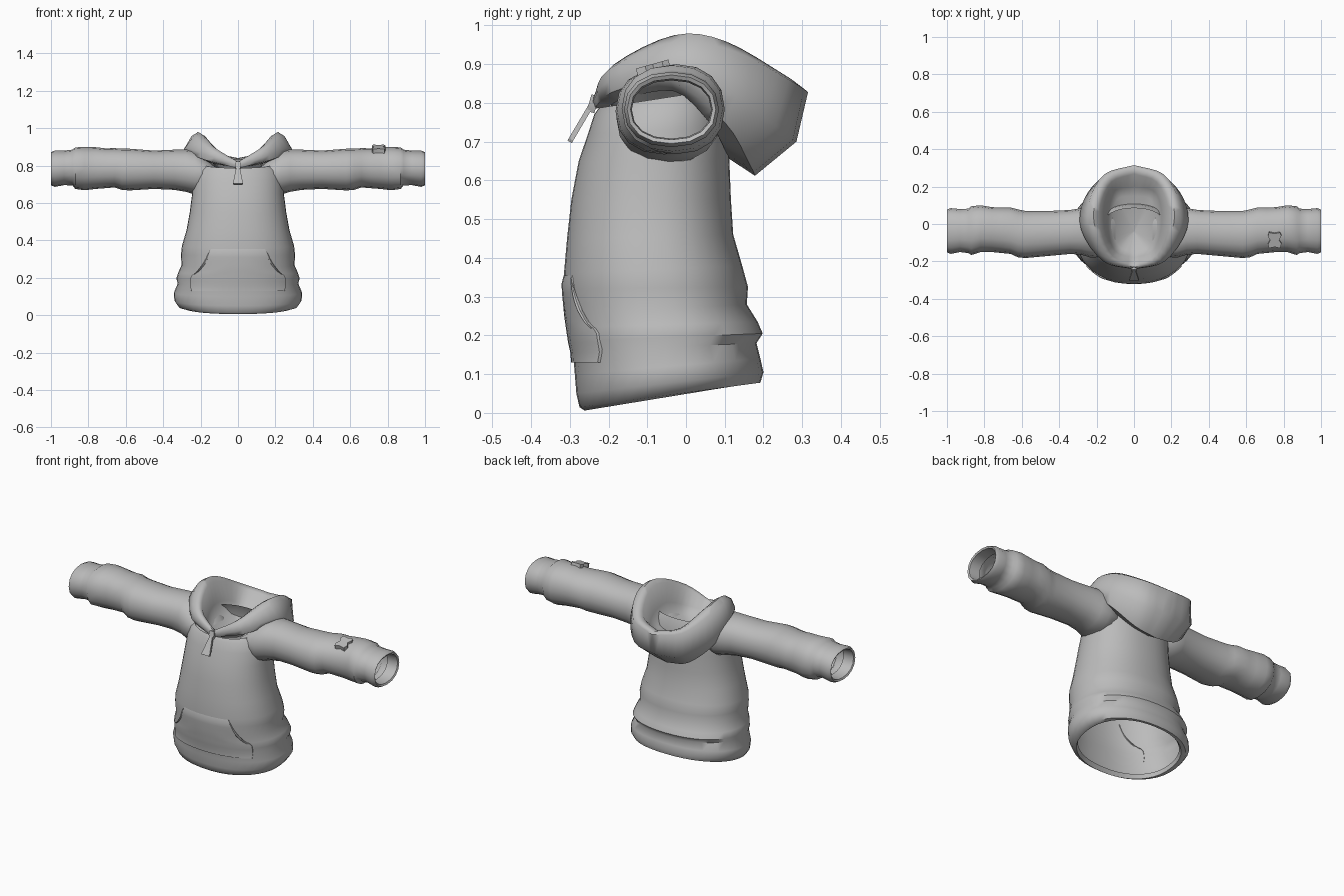
import bpy, bmesh, math
from mathutils import Vector
from mathutils.bvhtree import BVHTree

if "Cube" in bpy.data.objects:
    bpy.data.objects.remove(bpy.data.objects["Cube"])

grey = bpy.data.materials.new("grey_cloth")
grey.diffuse_color = (0.5, 0.5, 0.5, 1)
grey.use_nodes = True
grey.node_tree.nodes["Principled BSDF"].inputs["Base Color"].default_value = grey.diffuse_color


def make(name, verts, faces, angle=50):
    me = bpy.data.meshes.new(name)
    me.from_pydata([tuple(v) for v in verts], [], faces)
    bm = bmesh.new()
    bm.from_mesh(me)
    bmesh.ops.recalc_face_normals(bm, faces=bm.faces)
    bm.to_mesh(me)
    bm.free()
    ob = bpy.data.objects.new(name, me)
    bpy.context.collection.objects.link(ob)
    me.materials.append(grey)
    bpy.ops.object.select_all(action='DESELECT')
    ob.select_set(True)
    bpy.context.view_layer.objects.active = ob
    bpy.ops.object.shade_smooth_by_angle(angle=math.radians(angle))
    return ob


def loft(name, rings, closed=True, angle=50):
    n = len(rings[0])
    faces = []
    for r in range(len(rings) - 1):
        for i in range(n if closed else n - 1):
            j = (i + 1) % n
            faces.append((r * n + i, r * n + j, (r + 1) * n + j, (r + 1) * n + i))
    return make(name, [v for ring in rings for v in ring], faces, angle)


def spline(pts, steps):
    """Smooth open curve through the points."""
    p = [Vector(q) for q in pts]
    p = [2 * p[0] - p[1]] + p + [2 * p[-1] - p[-2]]
    out = []
    for i in range(1, len(p) - 2):
        a, b, c, d = p[i - 1:i + 3]
        for s in range(steps):
            t = s / steps
            out.append(0.5 * (2 * b + (c - a) * t + (2 * a - 5 * b + 4 * c - d) * t * t
                              + (3 * b - a - 3 * c + d) * t ** 3))
    return out + [p[-2]]


def power(v, e):
    return math.copysign(abs(v) ** e, v)


# Torso: half width, front y, front z, back y, back z
torso = [
    (.285, -.25, .03, .16, .10), (.29, -.262, .006, .178, .078), (.318, -.275, .015, .192, .078),
    (.34, -.283, .05, .20, .105), (.343, -.287, .10, .192, .14), (.322, -.292, .16, .182, .18),
    (.33, -.298, .185, .198, .205), (.32, -.303, .22, .185, .235), (.302, -.308, .255, .157, .28),
    (.305, -.314, .32, .16, .325), (.30, -.315, .36, .145, .38), (.275, -.307, .45, .122, .46),
    (.258, -.296, .55, .116, .55), (.245, -.277, .65, .112, .65), (.24, -.253, .72, .11, .74),
    (.225, -.237, .77, .10, .80), (.20, -.225, .787, .085, .835)]
N = 40
rings = []
for w, yf, zf, yb, zb in torso:
    ring = []
    for i in range(N):
        a = 2 * math.pi * i / N
        c, s = power(math.cos(a), .9), power(math.sin(a), .9)
        t = (s + 1) / 2
        ring.append((w * c, yf + (yb - yf) * t, zf + (zb - zf) * t))
    rings.append(ring)
body = loft("torso", rings)
tree = BVHTree.FromPolygons([v.co for v in body.data.vertices],
                            [tuple(p.vertices) for p in body.data.polygons])

# Sleeves: x, bottom z, top z, front y, back y; the last rows fold into the cuff
sleeve = [
    (.10, .72, .77, -.14, .04), (.17, .665, .84, -.175, .075), (.23, .645, .88, -.18, .09),
    (.28, .66, .886, -.165, .085), (.34, .67, .885, -.16, .075), (.45, .675, .88, -.17, .07),
    (.58, .667, .89, -.182, .07), (.62, .67, .89, -.178, .078), (.66, .683, .893, -.16, .088),
    (.71, .679, .892, -.155, .088), (.76, .675, .898, -.15, .09), (.82, .668, .90, -.15, .10),
    (.87, .675, .897, -.166, .095), (.885, .694, .885, -.156, .082), (.93, .695, .88, -.15, .08),
    (.98, .686, .88, -.16, .085), (1.0, .695, .872, -.152, .077), (.995, .705, .862, -.143, .068),
    (.93, .708, .858, -.14, .065)]
for side, label in ((1, "left"), (-1, "right")):
    rings = []
    for x, zb, zt, yf, yb in sleeve:
        ring = []
        for i in range(16):
            a = 2 * math.pi * i / 16
            ring.append((side * x, (yf + yb) / 2 + (yb - yf) / 2 * power(math.cos(a), .9),
                         (zb + zt) / 2 + (zt - zb) / 2 * power(math.sin(a), .9)))
        rings.append(ring)
    loft(label + "_sleeve", rings)

# Hood: half loops from front centre to back centre, outside to inside
hood = [
    [(0, -.20, .79), (.13, -.16, .81), (.20, -.03, .83), (.19, .06, .75), (.1, .10, .68), (0, .105, .66)],
    [(0, -.237, .785), (.17, -.19, .828), (.268, -.04, .855), (.25, .10, .75), (.13, .165, .64), (0, .178, .612)],
    [(0, -.243, .797), (.165, -.20, .855), (.283, -.03, .895), (.268, .13, .82), (.16, .255, .72), (0, .285, .70)],
    [(0, -.24, .812), (.15, -.20, .885), (.24, -.04, .955), (.24, .12, .935), (.16, .265, .86), (0, .315, .828)],
    [(0, -.232, .82), (.13, -.185, .90), (.205, -.03, .975), (.21, .10, .96), (.14, .25, .875), (0, .30, .84)],
    [(0, -.218, .815), (.115, -.17, .89), (.178, -.03, .958), (.18, .10, .94), (.12, .225, .865), (0, .268, .835)],
    [(0, -.18, .78), (.10, -.145, .80), (.145, -.02, .85), (.14, .11, .83), (.10, .18, .79), (0, .20, .78)],
    [(0, -.15, .75), (.08, -.12, .76), (.115, -.02, .77), (.11, .08, .77), (.08, .14, .765), (0, .15, .76)],
    [(0, -.04, .735)] * 6]
rings = []
for half in hood:
    h = spline(half, 4)
    rings.append(h + [Vector((-p.x, p.y, p.z)) for p in h[-2:0:-1]])
loft("hood", rings, angle=60)


def on_front(x, z, lift):
    hit = tree.ray_cast(Vector((x, -2, z)), Vector((0, 1, 0)))
    return hit[0] + hit[1].normalized() * (-lift if hit[1].y > 0 else lift)


# Front pocket: thin panel draped on the torso
edge = spline([(.25, .13, 0), (.25, .205, 0), (.215, .235, 0), (.17, .29, 0), (.145, .355, 0)], 3)
rows = []
for k, e in enumerate(edge):
    cols = [-1, -.99, -.96] + [i / 6 for i in range(-5, 6)] + [.96, .99, 1]
    last = k == len(edge) - 1
    rows.append([on_front(e.x * c, e.y, -.004 if abs(c) == 1 else .001 if last else .007) for c in cols])
loft("front_pocket", rows, closed=False, angle=70)

# Pocket openings: slim raised welts along the slanted edges
for side, label in ((1, "left"), (-1, "right")):
    path = spline([(.24, .212, 0), (.205, .24, 0), (.17, .29, 0), (.148, .348, 0)], 4)
    rings = []
    for k, p in enumerate(path):
        c = on_front(side * p.x, p.y, .005)
        r = .0075 * math.sin(math.pi * (k + .6) / (len(path) + .2))
        rings.append([c + Vector((r * math.cos(a), r * math.sin(a), 0))
                      for a in (2 * math.pi * i / 6 for i in range(6))])
    loft(label + "_pocket_welt", rings)


def plate(name, outline, origin, ax, ay, thick):
    """Extruded outline lying in the plane of ax and ay."""
    ax, ay, o = Vector(ax).normalized(), Vector(ay).normalized(), Vector(origin)
    nrm = ax.cross(ay) * thick / 2
    pts = [o + ax * u + ay * v for u, v in outline]
    n = len(pts)
    faces = [tuple(range(n)), tuple(range(2 * n - 1, n - 1, -1))]
    faces += [(i, (i + 1) % n, n + (i + 1) % n, n + i) for i in range(n)]
    return make(name, [p + nrm for p in pts] + [p - nrm for p in pts], faces, 30)


# Zip slider and pull tab hanging off the neckline
down = (0, -.065, -.11)
plate("zip_slider", [(-.014, -.01), (.014, -.01), (.017, .012), (.009, .035), (-.009, .035), (-.017, .012)],
      (0, -.237, .81), (1, 0, 0), (0, -.03, -.11), .02)
plate("zip_pull", [(-.009, 0), (.009, 0), (.026, .098), (.023, .105), (-.023, .105), (-.026, .098)],
      (0, -.247, .79), (1, 0, 0), down, .013)

# Puffy bow-shaped patch on one sleeve
bow = [(-.03, -.045), (0, -.038), (.03, -.045), (.036, -.02), (.024, 0), (.036, .025),
       (.028, .042), (0, .036), (-.03, .042), (-.036, .02), (-.024, 0), (-.036, -.025)]
plate("sleeve_patch", bow, (.752, -.083, .889), (1, 0, 0), (0, 1, .28), .024)
